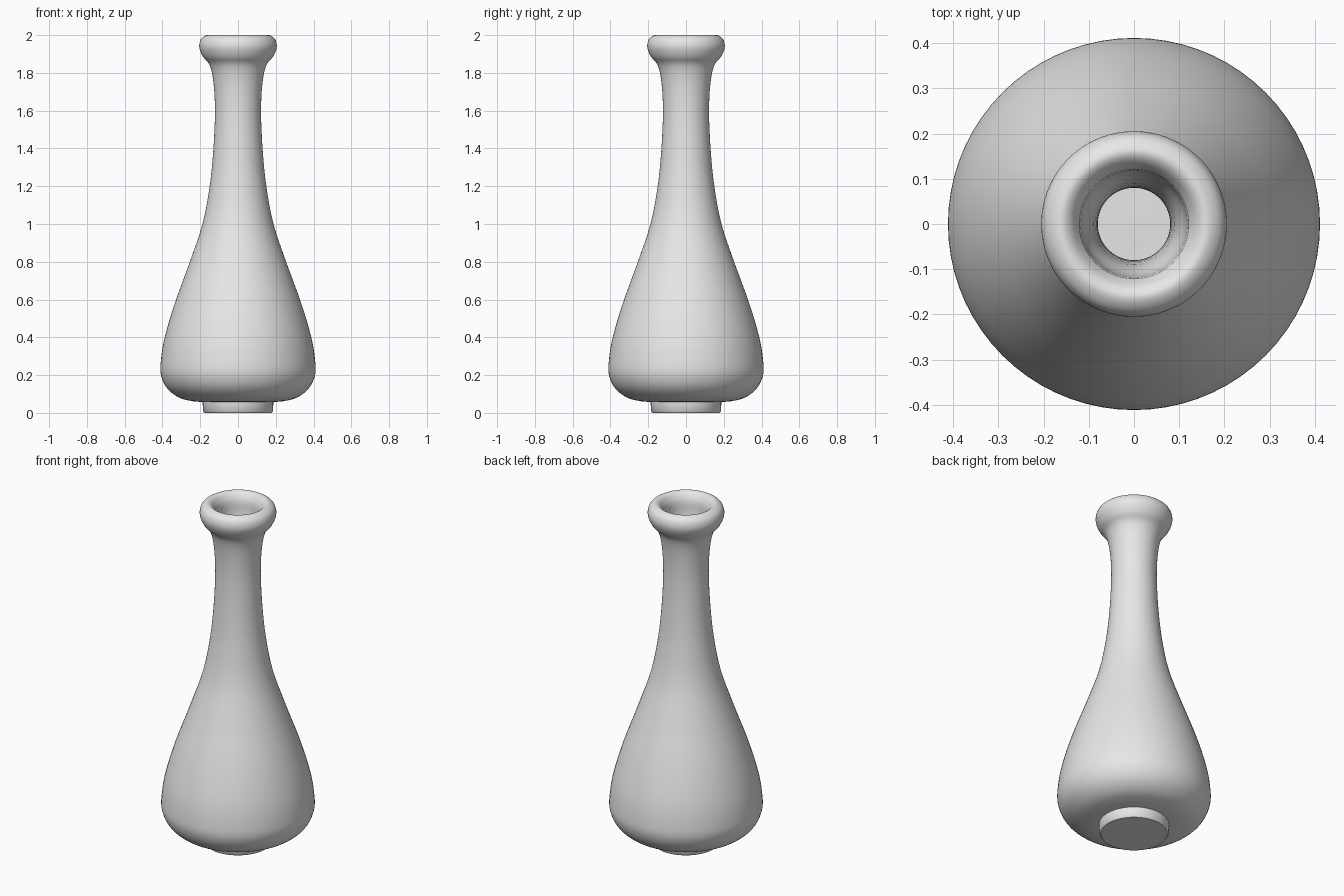
import bpy
import bmesh
import math
from mathutils import Vector

SEGMENTS = 72
STEPS = 4

cube = bpy.data.objects.get("Cube")
if cube:
    bpy.data.objects.remove(cube, do_unlink=True)

# Single glaze colour
grey = bpy.data.materials.new("pale_grey")
grey.use_nodes = True
grey.diffuse_color = (0.8, 0.8, 0.8, 1)
grey.node_tree.nodes["Principled BSDF"].inputs["Base Color"].default_value = grey.diffuse_color


def smooth_path(points, steps=STEPS):
    """Catmull-Rom curve through the (radius, height) points."""
    pts = [Vector(p) for p in points]
    pts = [pts[0]] + pts + [pts[-1]]
    path = []
    for a, b, c, d in zip(pts, pts[1:], pts[2:], pts[3:]):
        for i in range(steps):
            t = i / steps
            path.append(0.5 * (2 * b + (c - a) * t + (2 * a - 5 * b + 4 * c - d) * t ** 2
                               + (3 * b - a - 3 * c + d) * t ** 3))
    return path + [pts[-1]]


def lathe(name, profile):
    """Spin a profile, which starts and ends on the axis, into a closed solid."""
    bm = bmesh.new()
    verts = [bm.verts.new((r, 0, z)) for r, z in profile]
    edges = [bm.edges.new(pair) for pair in zip(verts, verts[1:])]
    bmesh.ops.spin(bm, geom=verts + edges, cent=(0, 0, 0), axis=(0, 0, 1),
                   angle=math.tau, steps=SEGMENTS)
    bmesh.ops.remove_doubles(bm, verts=bm.verts, dist=0.0005)
    bmesh.ops.recalc_face_normals(bm, faces=bm.faces)
    mesh = bpy.data.meshes.new(name)
    bm.to_mesh(mesh)
    bm.free()
    mesh.materials.append(grey)
    obj = bpy.data.objects.new(name, mesh)
    bpy.context.collection.objects.link(obj)
    bpy.ops.object.select_all(action='DESELECT')
    obj.select_set(True)
    bpy.context.view_layer.objects.active = obj
    bpy.ops.object.shade_smooth_by_angle(angle=math.radians(40))
    return obj


# Foot ring with a softened lower edge
foot = [(0, 0), (0.178, 0), (0.186, 0.01), (0.187, 0.058)]

# Rounded belly, long neck and flared underside of the lip
body = smooth_path([(0.23, 0.06), (0.31, 0.08), (0.375, 0.13), (0.408, 0.2), (0.408, 0.28),
                    (0.388, 0.4), (0.335, 0.58), (0.255, 0.8), (0.188, 1.0), (0.15, 1.2),
                    (0.13, 1.4), (0.122, 1.6), (0.13, 1.75), (0.15, 1.84), (0.185, 1.885),
                    (0.205, 1.935), (0.196, 1.978), (0.165, 2.0), (0.14, 1.99), (0.121, 1.96)])

# Hollow interior, from the mouth down to the floor
inside = smooth_path([(0.118, 1.93), (0.112, 1.87), (0.09, 1.78), (0.08, 1.6), (0.088, 1.4),
                      (0.11, 1.2), (0.148, 1.0), (0.215, 0.8), (0.295, 0.58), (0.348, 0.4),
                      (0.368, 0.28), (0.36, 0.2), (0.32, 0.14), (0.2, 0.11), (0, 0.11)])

lathe("vase", foot + body + inside)
